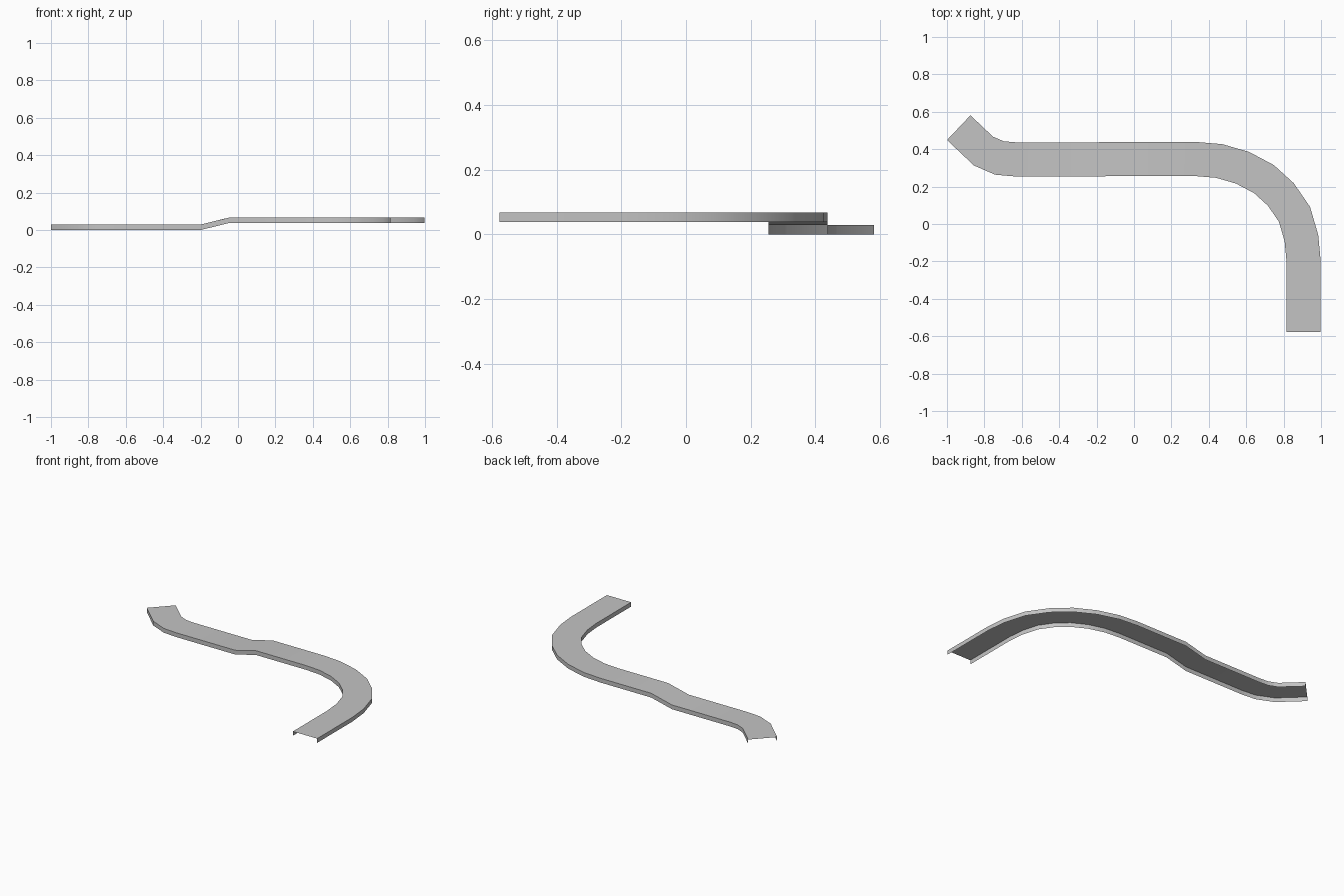
import bpy
import bmesh
from mathutils import Vector

cube = bpy.data.objects.get("Cube")
if cube:
    bpy.data.objects.remove(cube, do_unlink=True)

HALF_WIDTH = 0.091
DEPTH = 0.029
HIGH = 0.038

# Centre line of the track: hooked left end, ramp, long bend, front end
path = [Vector(p) for p in [
    (-0.937, 0.515, 0), (-0.805, 0.39, 0), (-0.72, 0.353, 0), (-0.64, 0.346, 0),
    (-0.2, 0.346, 0), (-0.045, 0.347, HIGH), (0.335, 0.347, HIGH),
    (0.455, 0.337, HIGH), (0.58, 0.301, HIGH), (0.695, 0.24, HIGH),
    (0.785, 0.158, HIGH), (0.858, 0.052, HIGH), (0.895, -0.075, HIGH),
    (0.907, -0.2, HIGH), (0.907, -0.577, HIGH)]]


def side_vector(i):
    """Mitred horizontal offset to the left of the path at point i."""
    flat = [p.to_2d() for p in path]
    before = flat[i] - flat[i - 1] if i > 0 else flat[1] - flat[0]
    after = flat[i + 1] - flat[i] if i < len(flat) - 1 else before
    before, after = before.normalized(), after.normalized()
    tangent = (before + after).normalized()
    return Vector((-tangent.y, tangent.x, 0)) * HALF_WIDTH / tangent.dot(after)


# Inverted channel: a deck with a thin skirt hanging down each side
bm = bmesh.new()
rings = []
up = Vector((0, 0, DEPTH))
for i, p in enumerate(path):
    s = side_vector(i)
    rings.append([bm.verts.new(v) for v in (p + s, p + s + up, p - s + up, p - s)])
for a, b in zip(rings, rings[1:]):
    for j in range(3):
        bm.faces.new((a[j], a[j + 1], b[j + 1], b[j]))

mesh = bpy.data.meshes.new("track_channel")
bm.to_mesh(mesh)
bm.free()
track = bpy.data.objects.new("track_channel", mesh)
bpy.context.collection.objects.link(track)

# Plain grey finish
grey = bpy.data.materials.new("light_grey")
grey.use_nodes = True
colour = (0.55, 0.55, 0.55, 1)
grey.diffuse_color = colour
grey.node_tree.nodes["Principled BSDF"].inputs["Base Color"].default_value = colour
mesh.materials.append(grey)

# Smooth bend with sharp deck edges
bpy.ops.object.select_all(action="DESELECT")
track.select_set(True)
bpy.context.view_layer.objects.active = track
bpy.ops.object.shade_smooth_by_angle()
